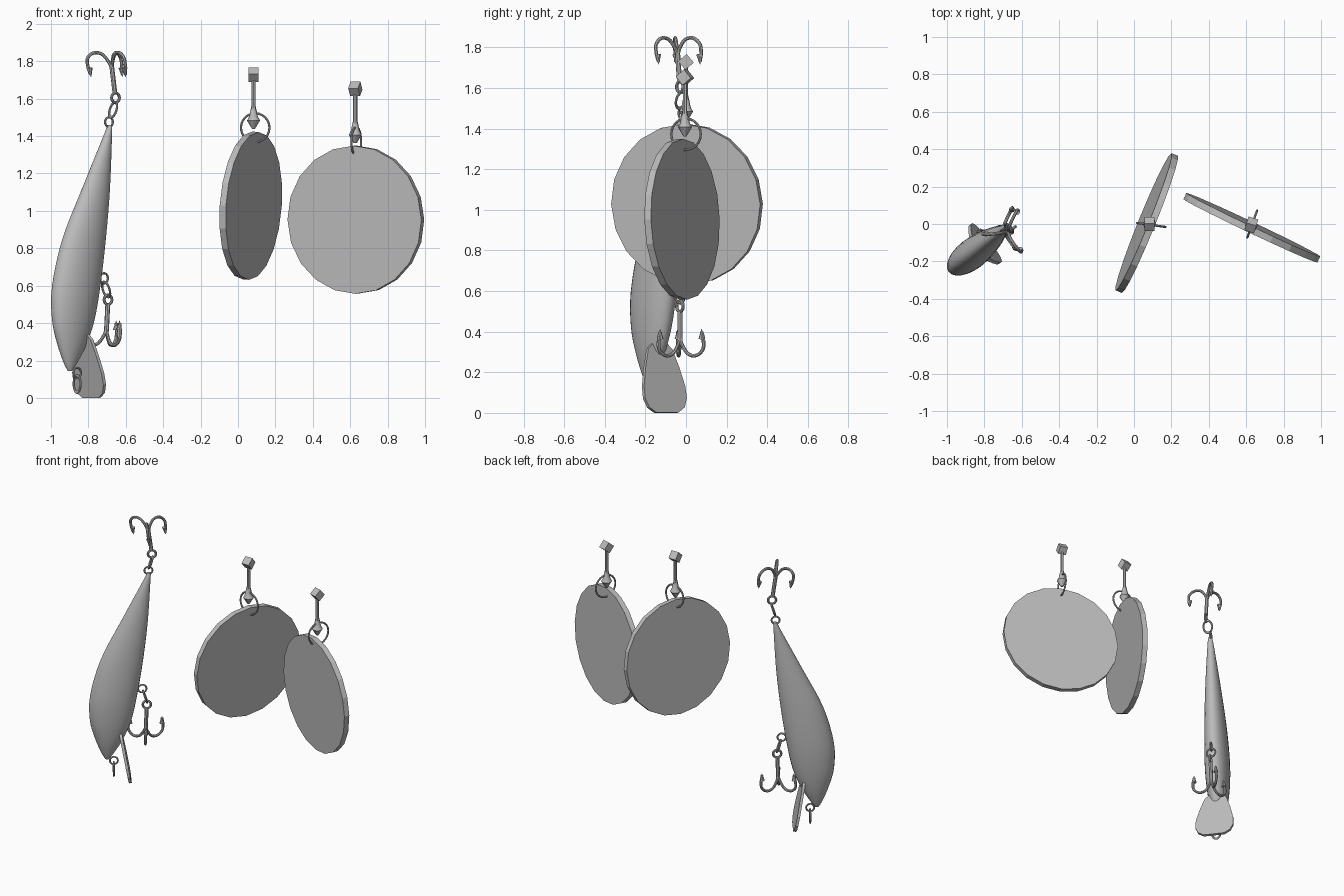
import bpy, bmesh
from math import sin, cos, pi, radians
from mathutils import Vector, Matrix

cube = bpy.data.objects.get("Cube")
if cube:
    bpy.data.objects.remove(cube, do_unlink=True)

grey = bpy.data.materials.new("plain_grey")
grey.use_nodes = True
grey.diffuse_color = (0.5, 0.5, 0.5, 1)
grey.node_tree.nodes["Principled BSDF"].inputs["Base Color"].default_value = (0.5, 0.5, 0.5, 1)

UP = Vector((0, 0, 1))
BACK = Vector((-0.79, -0.61, 0)).normalized()   # direction of the lure's back
SIDE = UP.cross(BACK)                           # across the lure


def finish(obj, name, smooth=True):
    obj.name = name
    obj.data.materials.clear()
    obj.data.materials.append(grey)
    bpy.ops.object.select_all(action='DESELECT')
    obj.select_set(True)
    bpy.context.view_layer.objects.active = obj
    if smooth:
        bpy.ops.object.shade_smooth_by_angle(angle=radians(40))
    return obj


def from_bmesh(bm, name, smooth=True):
    bmesh.ops.recalc_face_normals(bm, faces=bm.faces)
    mesh = bpy.data.meshes.new(name)
    bm.to_mesh(mesh)
    bm.free()
    obj = bpy.data.objects.new(name, mesh)
    bpy.context.collection.objects.link(obj)
    return finish(obj, name, smooth)


def loft(name, sections, sides, smooth=True):
    """Skin elliptical sections (centre, half depth, half width)."""
    bm = bmesh.new()
    rings = []
    for c, a, b in sections:
        rings.append([bm.verts.new(c + BACK * a * cos(2 * pi * i / sides)
                                   + SIDE * b * sin(2 * pi * i / sides)) for i in range(sides)])
    for r, s in zip(rings, rings[1:]):
        for i in range(sides):
            j = (i + 1) % sides
            bm.faces.new((r[i], r[j], s[j], s[i]))
    bm.faces.new(rings[0])
    bm.faces.new(rings[-1])
    return from_bmesh(bm, name, smooth)


def ring(name, pos, radius, wire, normal, stretch=1.0):
    bpy.ops.mesh.primitive_torus_add(major_radius=radius, minor_radius=wire,
                                     major_segments=24, minor_segments=8)
    obj = bpy.context.object
    n = Vector(normal).normalized()
    v = (UP - n * n.z).normalized()
    m = Matrix((v.cross(n), v * stretch, n)).transposed().to_4x4()
    obj.matrix_world = Matrix.Translation(pos) @ m
    return finish(obj, name)


def tube(name, points, radius):
    curve = bpy.data.curves.new(name, 'CURVE')
    curve.dimensions = '3D'
    curve.bevel_depth = radius
    curve.bevel_resolution = 2
    curve.resolution_u = 5
    curve.use_fill_caps = True
    spline = curve.splines.new('BEZIER')
    spline.bezier_points.add(len(points) - 1)
    for bp, p in zip(spline.bezier_points, points):
        bp.co = p
        bp.handle_left_type = bp.handle_right_type = 'AUTO'
    obj = bpy.data.objects.new(name, curve)
    bpy.context.collection.objects.link(obj)
    finish(obj, name, False)
    bpy.ops.object.convert(target='MESH')
    return finish(bpy.context.object, name)


def treble_hook(name, eye, axis):
    axis = Vector(axis).normalized()
    eye = Vector(eye)
    ring(name + "_eye", eye, 0.026, 0.008, SIDE)
    tube(name + "_shank", [eye + axis * 0.025, eye + axis * 0.17], 0.013)
    for k, deg in enumerate((185, 305, 65)):
        out = Vector((cos(radians(deg)), sin(radians(deg)), 0))
        path = [(0, 0.14), (0.012, 0.19), (0.065, 0.243), (0.12, 0.22), (0.128, 0.17), (0.118, 0.125)]
        pts = [eye + out * r + axis * h for r, h in path]
        tube(f"{name}_prong_{k + 1}", pts, 0.009)
        # barbed point
        bm = bmesh.new()
        tip = Matrix.Translation(pts[-1] + axis * 0.012) @ (-axis).to_track_quat('Z', 'Y').to_matrix().to_4x4()
        bmesh.ops.create_cone(bm, cap_ends=True, segments=8, radius1=0.016, radius2=0.001,
                              depth=0.05, matrix=tip)
        from_bmesh(bm, f"{name}_barb_{k + 1}")


# Lure body: height, offset towards the back, half depth, half width
profile = [(1.46, 0, 0.012, 0.012), (1.40, 0.015, 0.024, 0.022), (1.115, 0.095, 0.087, 0.052),
           (0.85, 0.174, 0.137, 0.073), (0.60, 0.227, 0.152, 0.082), (0.42, 0.247, 0.134, 0.073),
           (0.29, 0.256, 0.092, 0.054), (0.19, 0.266, 0.042, 0.028), (0.145, 0.27, 0.012, 0.012)]
tail = Vector((-0.685, -0.02, 0))
rows = [Vector(p) for p in profile]
sections = []
for i in range(len(rows) - 1):
    p0, p1, p2, p3 = rows[max(i - 1, 0)], rows[i], rows[i + 1], rows[min(i + 2, len(rows) - 1)]
    for k in range(4):
        t = k / 4
        q = p1 + t / 2 * ((p2 - p0) + t * ((2 * p0 - 5 * p1 + 4 * p2 - p3)
                                          + t * (3 * p1 - p0 - 3 * p2 + p3)))
        sections.append((tail + BACK * q[1] + UP * q[0], q[2], q[3]))
z, s, a, b = profile[-1]
sections.append((tail + BACK * s + UP * z, a, b))
loft("lure_body", sections, 24)

# Diving lip: a thin rounded plate sloping out under the body
outline = [(0.07, 0), (0.11, 0.025), (0.13, 0.07), (0.128, 0.13), (0.105, 0.22), (0.075, 0.31), (0.04, 0.345)]
low, high = Vector((-0.775, -0.09, 0.003)), Vector((-0.825, -0.13, 0.348))
bm = bmesh.new()
pts = outline + [(-w, h) for w, h in reversed(outline)]
face = bm.faces.new([bm.verts.new(low.lerp(high, h / 0.345) + SIDE * w) for w, h in pts])
thick = SIDE.cross(high - low).normalized() * 0.018
geom = bmesh.ops.extrude_face_region(bm, geom=[face])["geom"]
bmesh.ops.translate(bm, vec=thick, verts=[v for v in geom if isinstance(v, bmesh.types.BMVert)])
from_bmesh(bm, "diving_lip", False)

# Lure eyelets, split rings and treble hooks
ring("tail_eyelet", (-0.69, -0.02, 1.475), 0.026, 0.006, SIDE)
ring("tail_split_ring", (-0.668, -0.025, 1.54), 0.03, 0.006, (0.7, 0.55, -0.3), 1.4)
treble_hook("tail_hook", (-0.655, -0.03, 1.605), (-0.12, -0.07, 1))
ring("belly_eyelet", (-0.717, -0.05, 0.64), 0.027, 0.006, SIDE)
ring("belly_split_ring", (-0.705, -0.035, 0.58), 0.03, 0.006, (0.7, 0.55, 0.3), 1.4)
treble_hook("belly_hook", (-0.695, -0.03, 0.525), (-0.05, 0, -1))
ring("nose_eyelet", (-0.86, -0.165, 0.135), 0.026, 0.006, SIDE)
ring("nose_split_ring", (-0.86, -0.165, 0.075), 0.03, 0.006, BACK, 1.5)


# Hanging discs, each with a ring and a swivel
def hanging_disc(name, centre, normal, ring_pos, ring_dir, swivel, spin):
    n = Vector(normal).normalized()
    bm = bmesh.new()
    m = Matrix.Translation(centre) @ n.to_track_quat('Z', 'Y').to_matrix().to_4x4()
    bmesh.ops.create_cone(bm, cap_ends=True, segments=20, radius1=0.396, radius2=0.396,
                          depth=0.036, matrix=m)
    from_bmesh(bm, name, False)
    ring(name + "_ring", ring_pos, 0.077, 0.006, UP.cross(Vector(ring_dir)))
    top = Vector(swivel)
    shape = [(0, 0.011), (-0.165, 0.011), (-0.225, 0.024), (-0.245, 0.035), (-0.29, 0.008)]
    loft(name + "_swivel", [(top + UP * h, r, r) for h, r in shape], 8)
    bm = bmesh.new()
    turn = Matrix.Rotation(radians(spin), 4, 'Z') @ Matrix.Rotation(radians(40), 4, 'X')
    bmesh.ops.create_cube(bm, size=0.055, matrix=Matrix.Translation(top) @ turn)
    from_bmesh(bm, name + "_swivel_block", False)


hanging_disc("left_inner_disc", (0.068, 0.005, 1.028), (0.926, -0.377, -0.07),
             (0.092, -0.005, 1.445), (0.99, -0.14, 0), (0.083, 0.0, 1.728), 0)
hanging_disc("left_outer_disc", (0.63, -0.02, 0.953), (0.428, 0.904, 0.03),
             (0.632, 0.0, 1.372), (0.34, 0.94, 0), (0.627, -0.005, 1.652), -18)
